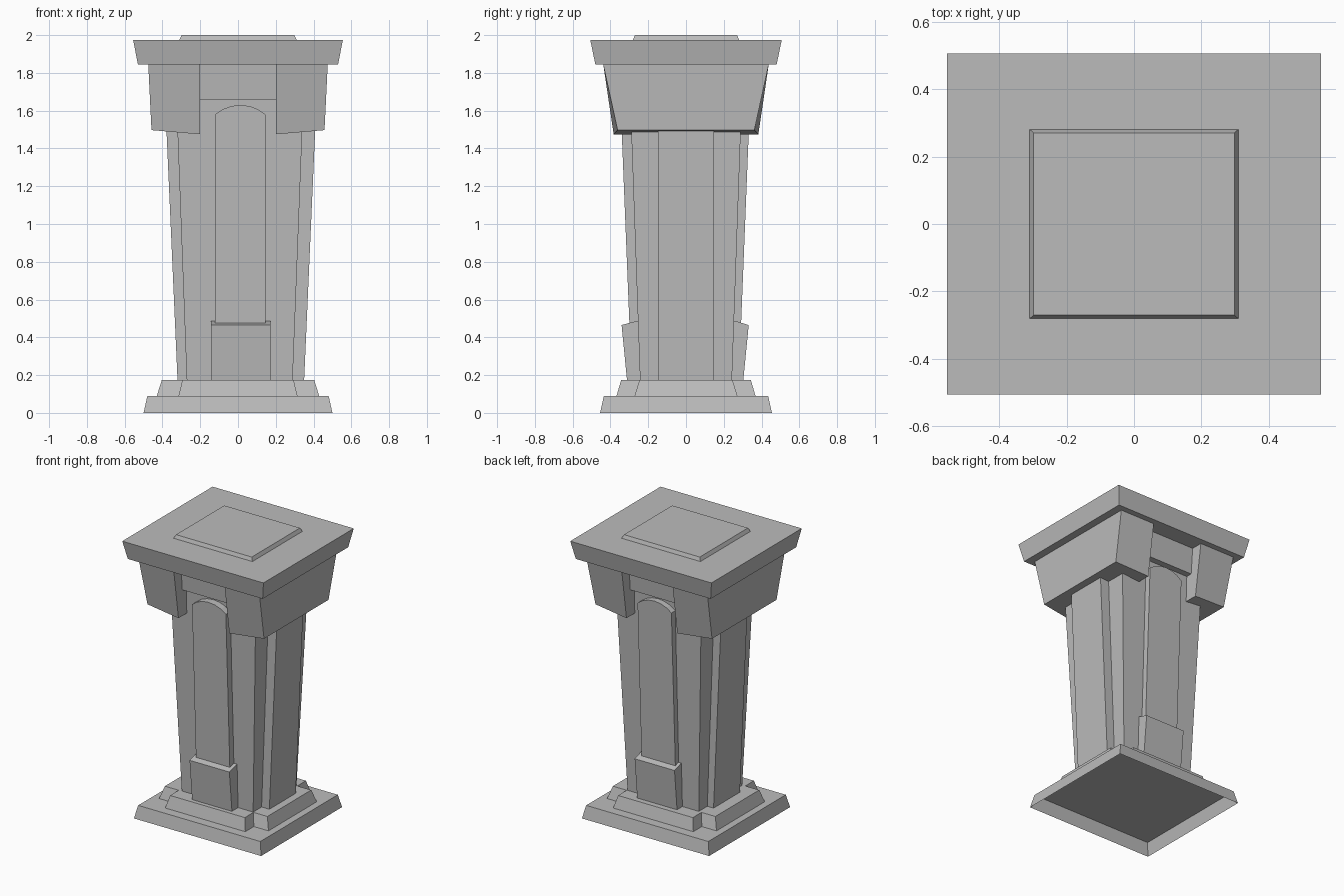
import bpy, bmesh, math

cube = bpy.data.objects.get("Cube")
if cube:
    bpy.data.objects.remove(cube, do_unlink=True)

stone = bpy.data.materials.new("grey stone")
stone.use_nodes = True
grey = (0.5, 0.5, 0.5, 1)
stone.diffuse_color = grey
stone.node_tree.nodes["Principled BSDF"].inputs["Base Color"].default_value = grey


def loft(name, bottom, top, open_bottom=False):
    """Join two matching outlines of 3D points into a solid."""
    bm = bmesh.new()
    low = [bm.verts.new(p) for p in bottom]
    high = [bm.verts.new(p) for p in top]
    n = len(low)
    for i in range(n):
        j = (i + 1) % n
        bm.faces.new((low[i], low[j], high[j], high[i]))
    bm.faces.new(high)
    base = bm.faces.new(low[::-1])
    bmesh.ops.recalc_face_normals(bm, faces=bm.faces)
    if open_bottom:
        bmesh.ops.delete(bm, geom=[base], context='FACES_ONLY')
    mesh = bpy.data.meshes.new(name)
    bm.to_mesh(mesh)
    bm.free()
    mesh.materials.append(stone)
    obj = bpy.data.objects.new(name, mesh)
    bpy.context.collection.objects.link(obj)
    return obj


def rect(x, y, z, cx=0):
    return [(cx - x, -y, z), (cx + x, -y, z), (cx + x, y, z), (cx - x, y, z)]


def cross(x, y, nx, ny, z):
    """Rectangle with notched corners."""
    pts = [(-nx, -y), (nx, -y), (nx, -ny), (x, -ny), (x, ny), (nx, ny),
           (nx, y), (-nx, y), (-nx, ny), (-x, ny), (-x, -ny), (-nx, -ny)]
    return [(px, py, z) for px, py in pts]


# Stepped base
loft("base_plinth", rect(0.5, 0.455, 0), rect(0.48, 0.435, 0.09), open_bottom=True)
loft("base_step", cross(0.43, 0.368, 0.315, 0.272, 0.09),
     cross(0.403, 0.343, 0.294, 0.246, 0.175))

# Flaring shaft with a rib on each side
loft("shaft", rect(0.28, 0.243, 0.17, 0.009), rect(0.338, 0.297, 1.7, 0.01))
loft("side_ribs", rect(0.335, 0.148, 0.17, 0.015), rect(0.396, 0.148, 1.55, 0.015))

# Arched panels on front and back
mid, half, spring = 0.0125, 0.133, 1.58
outline = [(mid - half, 0.475), (mid + half, 0.475)]
steps = 6
for i in range(steps + 1):
    a = math.pi * (0.25 + 0.5 * i / steps)
    rise = (math.sin(a) - math.sin(math.pi / 4)) / (1 - math.sin(math.pi / 4))
    outline.append((mid + half * math.cos(a) / math.cos(math.pi / 4), spring + 0.05 * rise))


def panel_depth(z):
    return 0.296 + 0.04 * (z - 0.48)


loft("arched_panels", [(x, -panel_depth(z) - 0.004, z) for x, z in outline],
     [(x, panel_depth(z) - 0.004, z) for x, z in outline])

# Footing blocks below the panels
side = [(-0.312, 0.17), (-0.341, 0.465), (-0.26, 0.487),
        (0.26, 0.487), (0.332, 0.465), (0.303, 0.17)]
loft("panel_footings", [(-0.142, y, z) for y, z in side], [(0.171, y, z) for y, z in side])

# Capital: two brackets with a recessed lintel between them
for s, label in ((1, "left"), (-1, "right")):
    low = [(s * 0.2, -0.383, 1.475), (s * 0.458, -0.362, 1.497),
           (s * 0.458, 0.362, 1.497), (s * 0.2, 0.383, 1.475)]
    high = [(s * 0.2, -0.438, 1.845), (s * 0.475, -0.438, 1.845),
            (s * 0.475, 0.438, 1.845), (s * 0.2, 0.438, 1.845)]
    loft(label + "_bracket", low, high)
loft("lintel", rect(0.2, 0.34, 1.66), rect(0.2, 0.355, 1.845))

# Top slab and raised plate
loft("top_slab", rect(0.53, 0.48, 1.845), rect(0.555, 0.507, 1.975))
loft("top_plate", rect(0.31, 0.281, 1.975), rect(0.298, 0.271, 2.0))
